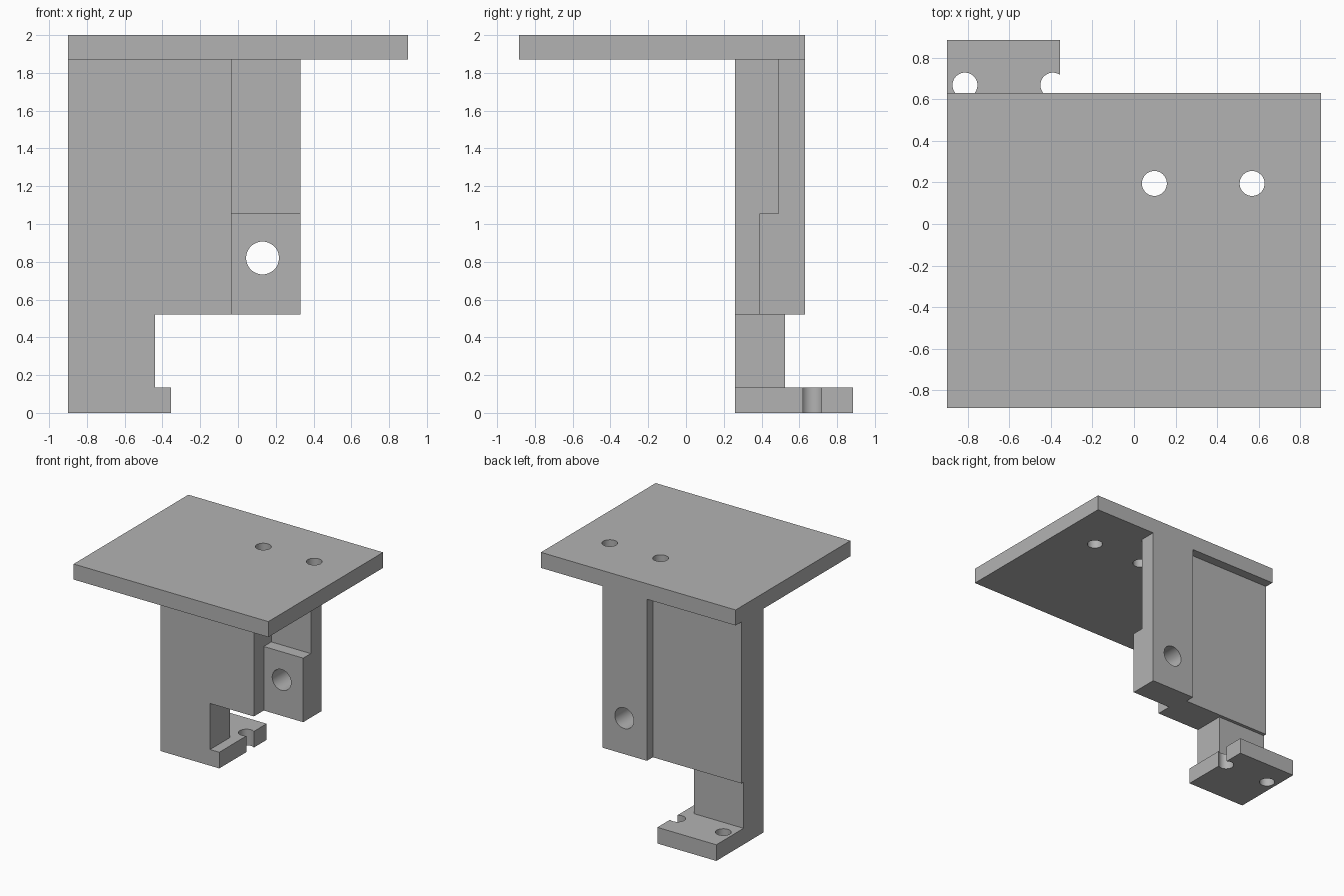
import bpy, bmesh
from mathutils import Matrix, Vector

if "Cube" in bpy.data.objects:
    bpy.data.objects.remove(bpy.data.objects["Cube"], do_unlink=True)

grey = bpy.data.materials.new("plain grey")
grey.use_nodes = True
colour = (0.45, 0.45, 0.45, 1)
grey.diffuse_color = colour
grey.node_tree.nodes["Principled BSDF"].inputs["Base Color"].default_value = colour


def finish(name, bm):
    bmesh.ops.recalc_face_normals(bm, faces=bm.faces)
    mesh = bpy.data.meshes.new(name)
    bm.to_mesh(mesh)
    bm.free()
    mesh.materials.append(grey)
    obj = bpy.data.objects.new(name, mesh)
    bpy.context.collection.objects.link(obj)
    return obj


def prism(name, points, sweep):
    """Extrude a flat outline along a vector."""
    bm = bmesh.new()
    face = bm.faces.new([bm.verts.new(p) for p in points])
    new = bmesh.ops.extrude_face_region(bm, geom=[face])["geom"]
    verts = [g for g in new if isinstance(g, bmesh.types.BMVert)]
    bmesh.ops.translate(bm, verts=verts, vec=Vector(sweep))
    return finish(name, bm)


def box(name, x, y, z):
    a, b = x
    c, d = y
    outline = [(a, c, z[0]), (b, c, z[0]), (b, d, z[0]), (a, d, z[0])]
    return prism(name, outline, (0, 0, z[1] - z[0]))


def combine(target, tool, operation):
    """Apply a boolean and discard the tool object."""
    mod = target.modifiers.new(operation.lower(), "BOOLEAN")
    mod.operation, mod.object, mod.solver = operation, tool, "EXACT"
    bpy.context.view_layer.objects.active = target
    bpy.ops.object.modifier_apply(modifier=mod.name)
    bpy.data.objects.remove(tool, do_unlink=True)


def drill(target, centre, radius, axis="Z"):
    turn = Matrix.Rotation(1.5707963, 4, "X") if axis == "Y" else Matrix()
    bm = bmesh.new()
    bmesh.ops.create_cone(bm, cap_ends=True, segments=48, radius1=radius,
                          radius2=radius, depth=0.8,
                          matrix=Matrix.Translation(centre) @ turn)
    combine(target, finish("drill", bm), "DIFFERENCE")


# Top plate with two screw holes
plate = box("top_plate", (-0.9, 0.9), (-0.885, 0.63), (1.87, 2))
for x in (0.098, 0.568):
    drill(plate, (x, 0.195, 1.93), 0.06)

# Upright wall, joined with the stepped block beside it
wall = box("upright_wall", (-0.9, -0.035), (0.26, 0.552), (0.52, 1.87))
step = [(0.39, 0.52), (0.63, 0.52), (0.63, 1.87), (0.49, 1.87),
        (0.49, 1.055), (0.39, 1.055)]
block = prism("stepped_block", [(-0.08, y, z) for y, z in step], (0.41, 0, 0))
combine(wall, block, "UNION")
drill(wall, (0.13, 0.5, 0.82), 0.087, "Y")

# Leg below the wall
box("leg", (-0.9, -0.44), (0.26, 0.525), (0.135, 0.52))

# Foot with one closed hole and one open at the edge
foot = box("foot", (-0.9, -0.355), (0.26, 0.885), (0, 0.135))
for x in (-0.813, -0.39):
    drill(foot, (x, 0.668, 0.07), 0.06)

# Smooth hole walls, sharp edges elsewhere
for obj in bpy.context.view_layer.objects:
    obj.select_set(obj.type == "MESH")
bpy.ops.object.shade_smooth_by_angle(angle=0.52)
